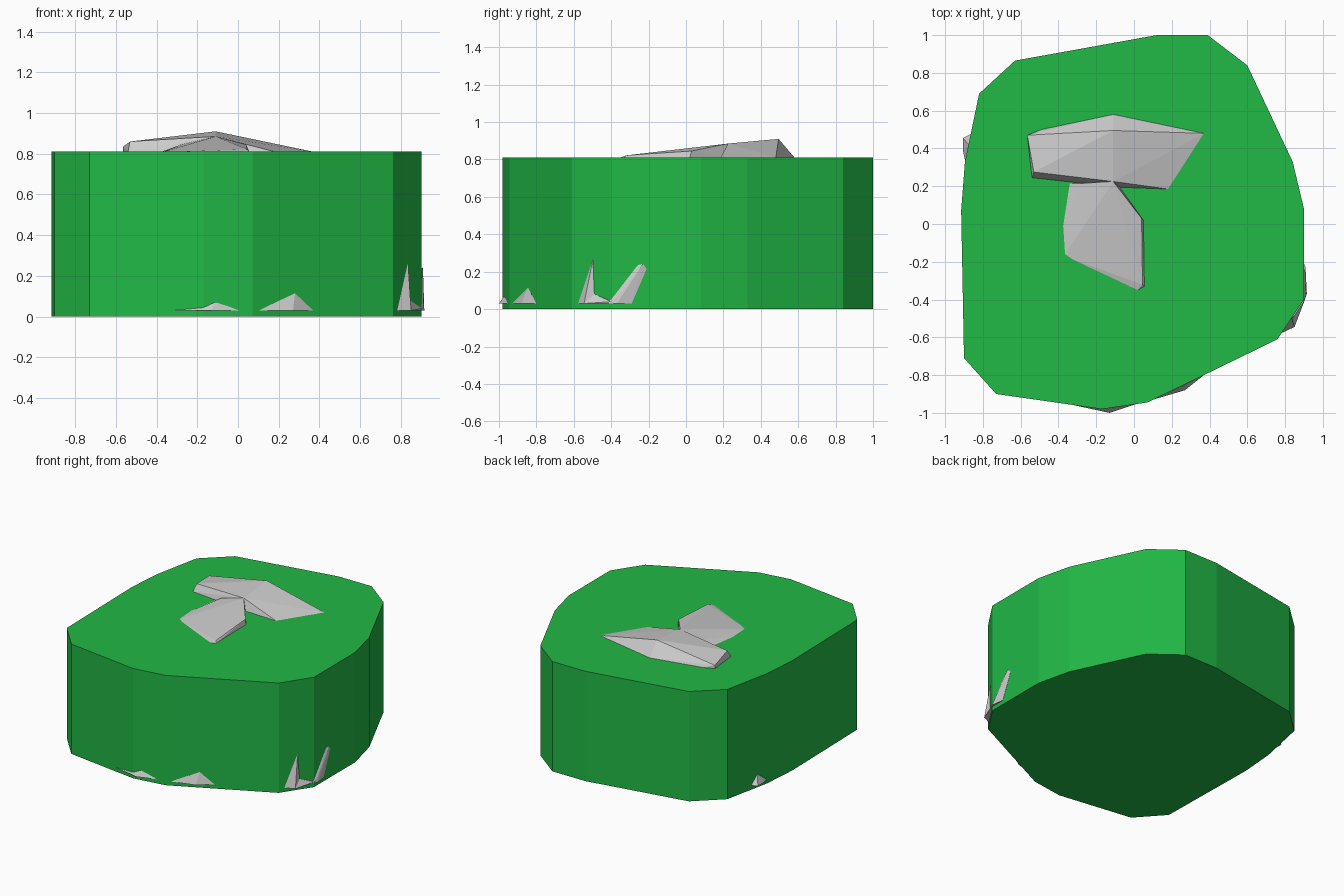
import bpy, bmesh

if "Cube" in bpy.data.objects:
    bpy.data.objects.remove(bpy.data.objects["Cube"])


def finish(name, bm, mat=None):
    bmesh.ops.recalc_face_normals(bm, faces=bm.faces)
    mesh = bpy.data.meshes.new(name)
    bm.to_mesh(mesh)
    bm.free()
    obj = bpy.data.objects.new(name, mesh)
    bpy.context.collection.objects.link(obj)
    if mat:
        mesh.materials.append(mat)
    return obj


def prism(name, outline, z0, z1, mat):
    bm = bmesh.new()
    face = bm.faces.new([bm.verts.new((x, y, z0)) for x, y in outline])
    ext = bmesh.ops.extrude_face_region(bm, geom=[face], use_keep_orig=True)
    verts = [g for g in ext["geom"] if isinstance(g, bmesh.types.BMVert)]
    bmesh.ops.translate(bm, verts=verts, vec=(0, 0, z1 - z0))
    return finish(name, bm, mat)


def rock(name, points):
    bm = bmesh.new()
    for p in points:
        bm.verts.new(p)
    res = bmesh.ops.convex_hull(bm, input=bm.verts)
    loose = {g for g in res["geom_interior"] + res["geom_unused"]
             if isinstance(g, bmesh.types.BMVert)}
    bmesh.ops.delete(bm, geom=list(loose), context="VERTS")
    return finish(name, bm)


def boulder(name, footprint, crown):
    # Footprint where the boulder leaves the green block, sunk to the base
    pts = [(x, y, TOP) for x, y in footprint]
    pts += [(x, y, BASE) for x, y in footprint]
    return rock(name, pts + crown)


TOP, BASE = 0.81, 0.03

green = bpy.data.materials.new("green")
green.diffuse_color = (0.015, 0.48, 0.06, 1)
green.use_nodes = True
green.node_tree.nodes["Principled BSDF"].inputs["Base Color"].default_value = green.diffuse_color

# Many-sided green block
prism("green_block", [
    (0.12, 1.0), (0.39, 1.0), (0.60, 0.84), (0.84, 0.33), (0.90, 0.08),
    (0.90, -0.40), (0.76, -0.61), (0.37, -0.80), (0.07, -0.945),
    (-0.17, -0.98), (-0.73, -0.90), (-0.90, -0.71), (-0.915, 0.07),
    (-0.895, 0.33), (-0.82, 0.69), (-0.63, 0.865)], 0, TOP, green)

# Boulders breaking through the top
boulder("back_boulder",
        [(-0.565, 0.47), (-0.49, 0.50), (-0.11, 0.58), (-0.04, 0.55),
         (0.37, 0.48), (0.18, 0.185), (-0.09, 0.195), (-0.54, 0.245)],
        [(-0.565, 0.47, 0.835), (-0.11, 0.495, 0.91),
         (-0.53, 0.275, 0.86), (-0.11, 0.225, 0.885)])
boulder("front_boulder",
        [(-0.34, 0.215), (-0.09, 0.215), (0.05, 0.02), (0.055, -0.33),
         (0.02, -0.35), (-0.32, -0.19), (-0.365, -0.16), (-0.375, -0.01)],
        [(-0.11, 0.225, 0.885), (-0.28, 0.215, 0.845),
         (0.04, 0.03, 0.845), (0.045, -0.32, 0.822)])

# Rock tips poking out around the foot
rock("front_left_tip", [(-0.36, -0.95, BASE), (-0.13, -1.0, BASE),
                        (0.02, -0.95, BASE), (-0.11, -0.973, 0.07),
                        (-0.1, -0.8, BASE)])
rock("front_right_tip", [(0.10, -0.93, BASE), (0.27, -0.88, BASE),
                         (0.37, -0.80, BASE), (0.28, -0.845, 0.115),
                         (0.15, -0.75, BASE)])
rock("right_spike", [(0.78, -0.578, BASE), (0.85, -0.545, BASE),
                     (0.845, -0.49, 0.08), (0.835, -0.498, 0.265),
                     (0.84, -0.49, BASE), (0.7, -0.5, BASE)])
rock("right_low_tip", [(0.85, -0.545, BASE), (0.845, -0.49, 0.08),
                       (0.905, -0.40, 0.04), (0.912, -0.37, BASE),
                       (0.8, -0.42, BASE)])
rock("right_leaning_tip", [(0.915, -0.37, BASE), (0.91, -0.37, 0.065),
                           (0.898, -0.42, BASE), (0.899, -0.26, 0.235),
                           (0.908, -0.23, 0.242), (0.901, -0.21, 0.215),
                           (0.902, -0.29, BASE), (0.8, -0.3, BASE)])
rock("left_tip", [(-0.893, 0.33, BASE), (-0.905, 0.385, BASE),
                  (-0.905, 0.455, BASE), (-0.865, 0.475, BASE),
                  (-0.875, 0.42, 0.10), (-0.75, 0.4, BASE)])
